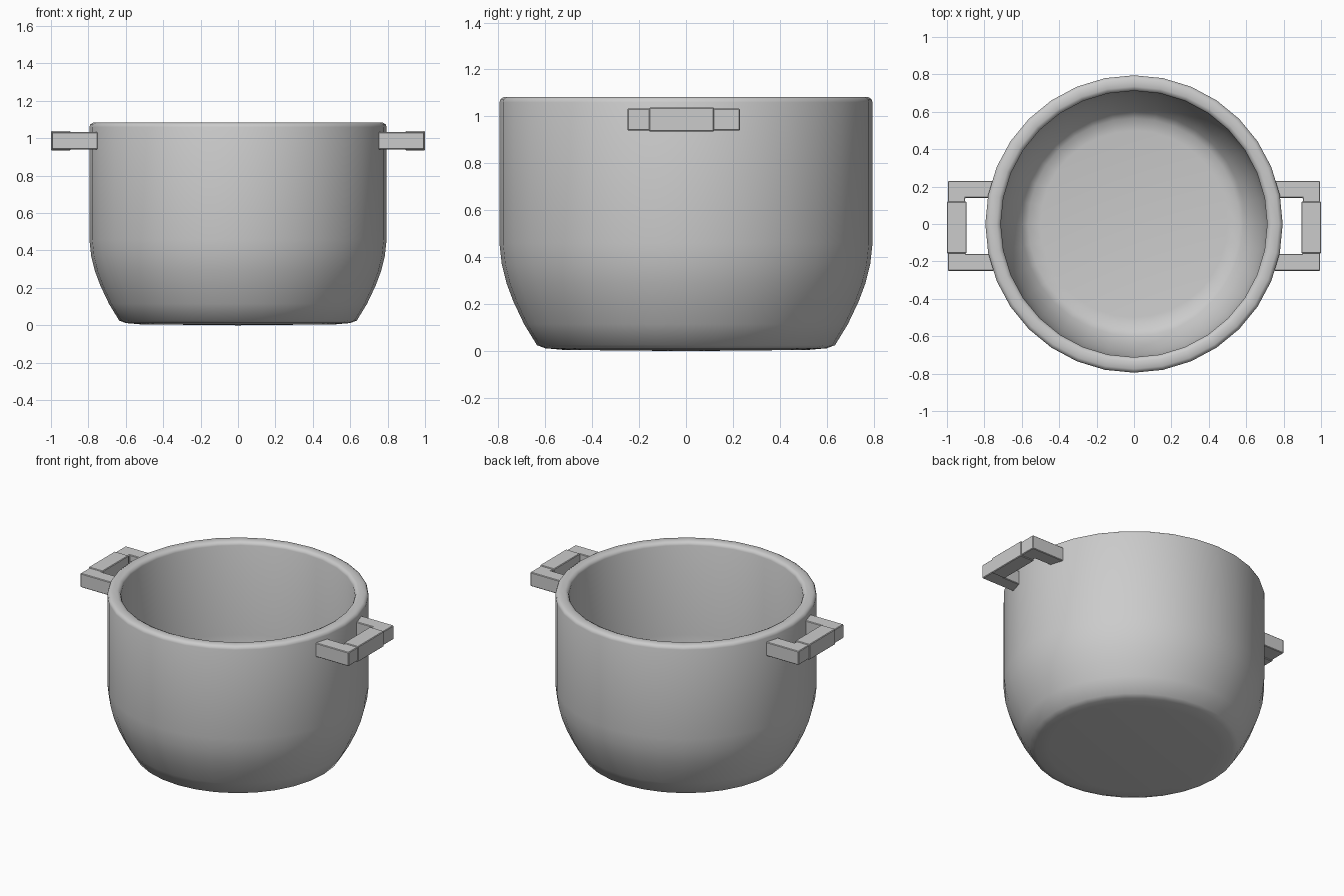
import bpy, bmesh, math

if "Cube" in bpy.data.objects:
    bpy.data.objects.remove(bpy.data.objects["Cube"])

SEGMENTS = 32


def finish(bm, name, angle):
    bmesh.ops.recalc_face_normals(bm, faces=bm.faces)
    mesh = bpy.data.meshes.new(name)
    bm.to_mesh(mesh)
    bm.free()
    obj = bpy.data.objects.new(name, mesh)
    bpy.context.collection.objects.link(obj)
    bpy.ops.object.select_all(action='DESELECT')
    obj.select_set(True)
    bpy.context.view_layer.objects.active = obj
    bpy.ops.object.shade_smooth_by_angle(angle=math.radians(angle))
    return obj


def lathe(name, profile):
    bm = bmesh.new()
    verts = [bm.verts.new((r, 0, z)) for r, z in profile]
    edges = [bm.edges.new(pair) for pair in zip(verts, verts[1:])]
    bmesh.ops.spin(bm, geom=verts + edges, cent=(0, 0, 0), axis=(0, 0, 1),
                   angle=math.tau, steps=SEGMENTS)
    bmesh.ops.remove_doubles(bm, verts=bm.verts, dist=1e-4)
    return finish(bm, name, 50)


def prism(name, outline, z0, z1, side):
    bm = bmesh.new()
    face = bm.faces.new([bm.verts.new((x * side, y, z0)) for x, y in outline])
    ext = bmesh.ops.extrude_face_region(bm, geom=[face])
    for v in ext["geom"]:
        if isinstance(v, bmesh.types.BMVert):
            v.co.z = z1
    bmesh.ops.recalc_face_normals(bm, faces=bm.faces)
    bmesh.ops.bevel(bm, geom=bm.edges[:], offset=0.004, segments=1,
                    affect='EDGES')
    return finish(bm, name, 30)


# Pot: outer wall, rounded rim, inner wall and floor
lathe("pot_body", [
    (0, 0), (0.52, 0.005), (0.60, 0.012), (0.635, 0.025),
    (0.69, 0.115), (0.735, 0.21), (0.765, 0.29), (0.785, 0.37),
    (0.795, 0.46), (0.795, 1.06), (0.79, 1.074), (0.775, 1.083),
    (0.735, 1.083), (0.718, 1.075), (0.712, 1.06),
    (0.712, 0.46), (0.70, 0.37), (0.68, 0.29), (0.65, 0.21),
    (0.60, 0.12), (0.565, 0.09), (0.50, 0.08), (0, 0.08)])

# Handles: a U-shaped bracket with a slightly thicker grip on each side
bracket = [(0.75, -0.25), (0.995, -0.25), (0.995, 0.23), (0.75, 0.23),
           (0.75, 0.14), (0.903, 0.14), (0.903, -0.16), (0.75, -0.16)]
grip = [(0.895, -0.157), (1.0, -0.157), (1.0, 0.12), (0.895, 0.12)]
for label, side in (("right", 1), ("left", -1)):
    prism(f"{label}_handle_bracket", bracket, 0.94, 1.033, side)
    prism(f"{label}_handle_grip", grip, 0.935, 1.038, side)
